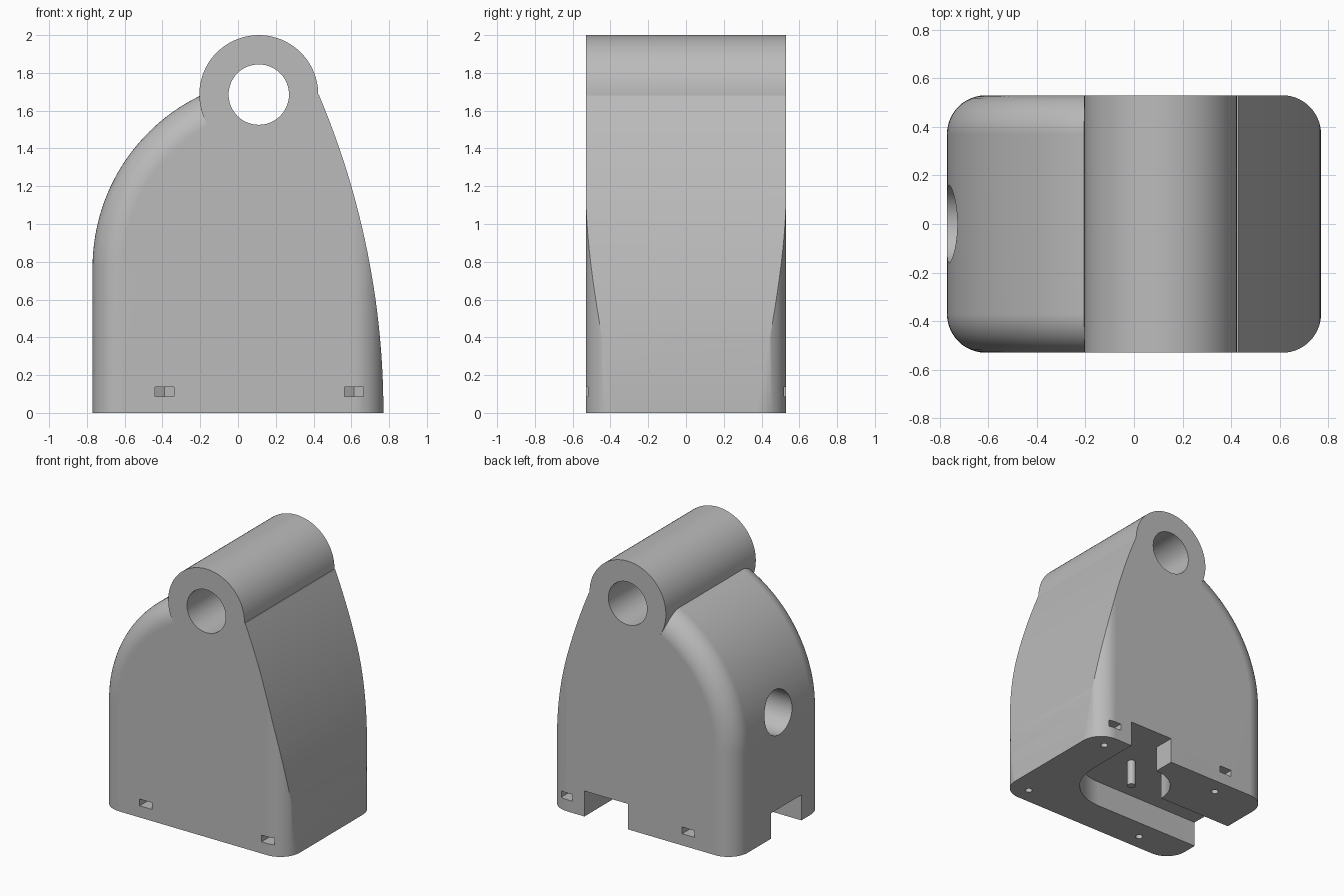
import bpy, bmesh
from math import cos, sin, pi, radians
from mathutils import Vector

cube = bpy.data.objects.get("Cube")
if cube:
    bpy.data.objects.remove(cube, do_unlink=True)

grey = bpy.data.materials.new("plain grey")
grey.use_nodes = True
COLOUR = (0.5, 0.5, 0.5, 1)
grey.diffuse_color = COLOUR
grey.node_tree.nodes["Principled BSDF"].inputs["Base Color"].default_value = COLOUR

HALF_X, HALF_Y, ROUND = 0.77, 0.53, 0.16


def arc(cx, cy, r, start, end, steps):
    """Points on a circular arc, angles in degrees."""
    angles = [radians(start + (end - start) * i / steps) for i in range(steps + 1)]
    return [(cx + r * cos(a), cy + r * sin(a)) for a in angles]


def circle(cx, cy, r, steps=48):
    return arc(cx, cy, r, 0, 360, steps)[:-1]


def prism(name, outline, axis, low, high):
    """Extrude a 2D outline along an axis from low to high."""
    place = {"x": lambda a, b, d: (d, a, b),
             "y": lambda a, b, d: (a, d, b),
             "z": lambda a, b, d: (a, b, d)}[axis]
    bm = bmesh.new()
    face = bm.faces.new([bm.verts.new(place(a, b, low)) for a, b in outline])
    grown = bmesh.ops.extrude_face_region(bm, geom=[face])["geom"]
    moved = [g for g in grown if isinstance(g, bmesh.types.BMVert)]
    bmesh.ops.translate(bm, verts=moved, vec=Vector(place(0, 0, high - low)))
    bmesh.ops.recalc_face_normals(bm, faces=bm.faces[:])
    mesh = bpy.data.meshes.new(name)
    bm.to_mesh(mesh)
    bm.free()
    mesh.materials.append(grey)
    obj = bpy.data.objects.new(name, mesh)
    bpy.context.collection.objects.link(obj)
    return obj


def activate(obj):
    bpy.ops.object.select_all(action="DESELECT")
    obj.select_set(True)
    bpy.context.view_layer.objects.active = obj


def combine(target, tool, operation):
    """Apply a boolean and discard the tool."""
    tool.hide_render = True
    activate(target)
    mod = target.modifiers.new("combine", "BOOLEAN")
    mod.operation, mod.object, mod.solver = operation, tool, "EXACT"
    bpy.ops.object.modifier_apply(modifier=mod.name)
    bpy.data.objects.remove(tool, do_unlink=True)


def finish(obj):
    activate(obj)
    bpy.ops.object.shade_smooth_by_angle(angle=radians(25))
    obj.modifiers.new("even shading", "WEIGHTED_NORMAL").keep_sharp = True


# Body: shoulder arc on one side, long shallow arc on the other
shoulder_r, shoulder_z = 1.01, 0.77
shoulder = arc(-HALF_X + shoulder_r, shoulder_z, shoulder_r, 180, 107, 32)
slope_r = 4.32
slope = arc(HALF_X - slope_r, 0, slope_r, 22.9, 0, 28)
body = prism("body", [(-HALF_X, 0)] + shoulder + slope, "y", -HALF_Y, HALF_Y)

# Rounded edges that follow the shoulder side
bm = bmesh.new()
bm.from_mesh(body.data)


def on_shoulder(v):
    x, z = v.co.x, v.co.z
    reach = Vector((x + HALF_X - shoulder_r, z - shoulder_z)).length
    return x < 0 and (x < -HALF_X + 0.001 or abs(reach - shoulder_r) < 0.001)


edges = [e for e in bm.edges if all(on_shoulder(v) for v in e.verts)
         and abs(e.verts[0].co.y - e.verts[1].co.y) < 0.01]
bmesh.ops.bevel(bm, geom=edges, offset=ROUND, segments=12, profile=0.5,
                affect="EDGES", clamp_overlap=False)
bm.to_mesh(body.data)
bm.free()

# Upright rounded corners on the sloped side
corner_x, corner_y = HALF_X - ROUND, HALF_Y - ROUND
plan = ([(-1, -HALF_Y)] + arc(corner_x, -corner_y, ROUND, -90, 0, 14)
        + arc(corner_x, corner_y, ROUND, 0, 90, 14) + [(-1, HALF_Y)])
combine(body, prism("corner_cutter", plan, "z", -0.5, 3), "INTERSECT")

# Hinge barrel with its bore
barrel_x, barrel_z = 0.11, 1.685
combine(body, prism("barrel", circle(barrel_x, barrel_z, 0.315, 80),
                    "y", -HALF_Y, HALF_Y), "UNION")
combine(body, prism("bore", circle(barrel_x, barrel_z, 0.16), "y", -1, 1), "DIFFERENCE")

# Round socket in the shoulder side
combine(body, prism("socket", circle(0, 0.9, 0.16), "x", -1, 0.1), "DIFFERENCE")

# Bent channel and round pocket in the underside
bend_x, bend_y, width, depth = 0.107, 0.10, 0.36, 0.19
channel = ([(-1, bend_y), (-1, bend_y - width)]
           + arc(bend_x, bend_y, width, -90, 0, 20)
           + [(bend_x + width, 1), (bend_x, 1), (bend_x, bend_y)])
combine(body, prism("channel", channel, "z", -0.2, depth), "DIFFERENCE")
combine(body, prism("pocket", circle(bend_x, bend_y, 0.27), "z", -0.2, depth), "DIFFERENCE")

# Screw holes and pointed nut slots
for x in (-0.39, 0.615):
    for side in (-1, 1):
        hole = circle(x, side * 0.41, 0.025, 20)
        combine(body, prism("screw_hole", hole, "z", -0.2, 0.3), "DIFFERENCE")
        slot = [(x - 0.05, side * 0.7), (x - 0.05, side * 0.385), (x, side * 0.355),
                (x + 0.05, side * 0.385), (x + 0.05, side * 0.7)]
        combine(body, prism("nut_slot", slot, "z", 0.087, 0.137), "DIFFERENCE")
finish(body)

# Guide post at the bend of the channel
finish(prism("guide_post", circle(bend_x, bend_y, 0.03, 24), "z", 0, depth + 0.02))
